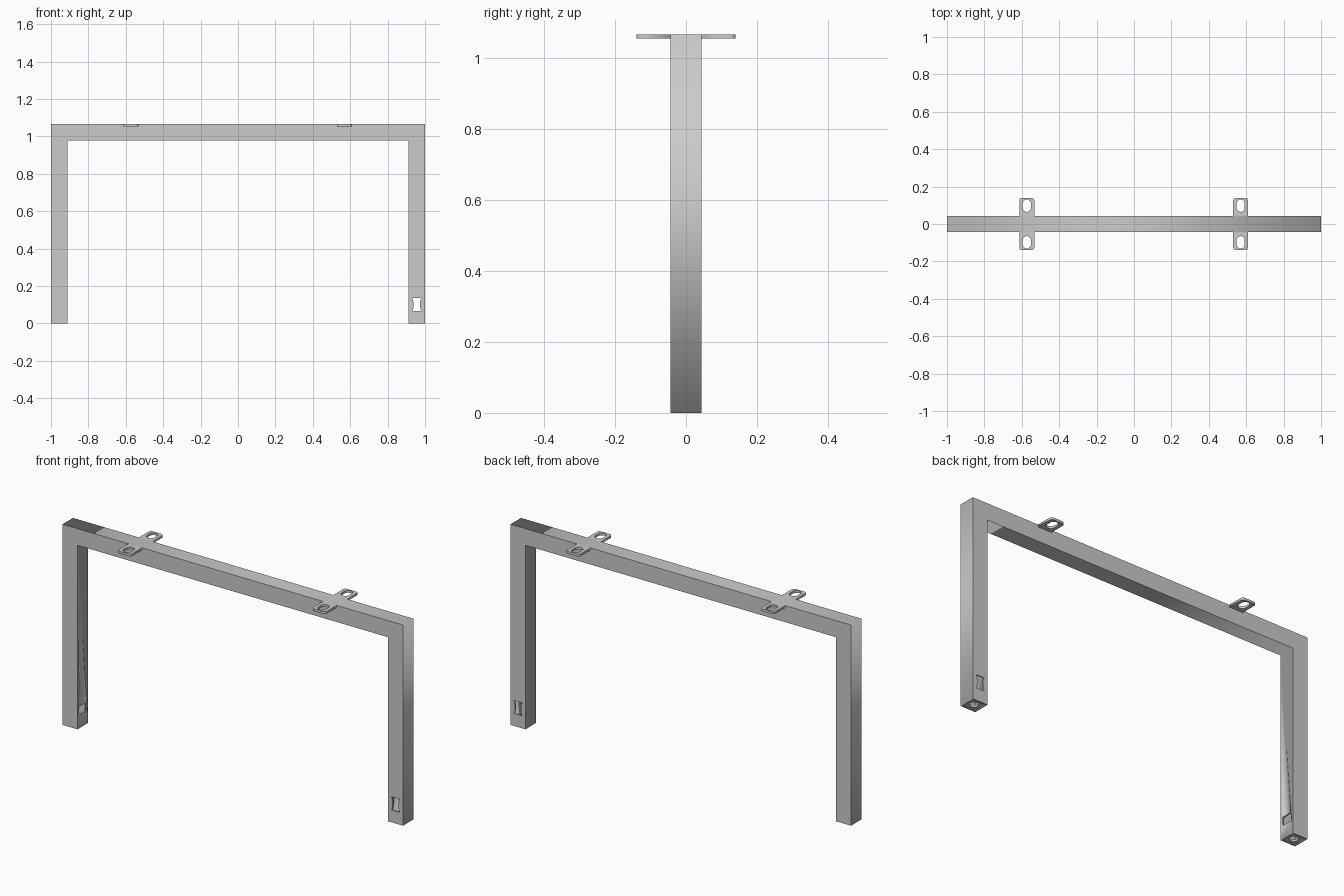
import bpy
from math import pi, cos, sin

if "Cube" in bpy.data.objects:
    bpy.data.objects.remove(bpy.data.objects["Cube"])

W = 0.088            # tube width
H = 1.065            # overall height
T = 0.007            # tube wall
HALF = W / 2


def plate(name, loops, depth, loc, upright=False):
    """Solid from closed outlines; inner outlines become holes."""
    cu = bpy.data.curves.new(name, 'CURVE')
    cu.dimensions = '2D'
    cu.fill_mode = 'BOTH'
    cu.extrude = depth / 2
    for pts in loops:
        sp = cu.splines.new('POLY')
        sp.points.add(len(pts) - 1)
        for p, (x, y) in zip(sp.points, pts):
            p.co = (x, y, 0, 1)
        sp.use_cyclic_u = True
    ob = bpy.data.objects.new(name, cu)
    bpy.context.collection.objects.link(ob)
    ob.location = loc
    if upright:
        ob.rotation_euler = (pi / 2, 0, 0)
    bpy.ops.object.select_all(action='DESELECT')
    ob.select_set(True)
    bpy.context.view_layer.objects.active = ob
    bpy.ops.object.convert(target='MESH')
    ob = bpy.context.object
    ob.name = name
    # weld the caps to the rim so that booleans see a closed solid
    m = ob.modifiers.new('weld', 'WELD')
    m.merge_threshold = 0.00001
    bpy.ops.object.modifier_apply(modifier=m.name)
    return ob


def cut(target, cutter):
    m = target.modifiers.new('cut', 'BOOLEAN')
    m.operation = 'DIFFERENCE'
    m.solver = 'EXACT'
    m.object = cutter
    bpy.context.view_layer.objects.active = target
    bpy.ops.object.modifier_apply(modifier=m.name)
    bpy.data.objects.remove(cutter)


def rect(hx, hy):
    return [(-hx, -hy), (hx, -hy), (hx, hy), (-hx, hy)]


def rounded(hx, hy, r, cy=0, n=6):
    """Rounded rectangle outline, also used for slots."""
    pts = []
    for q, (sx, sy) in enumerate([(1, 1), (-1, 1), (-1, -1), (1, -1)]):
        for i in range(n + 1):
            a = (q + i / n) * pi / 2
            p = (sx * (hx - r) + r * cos(a), cy + sy * (hy - r) + r * sin(a))
            if not pts or abs(p[0] - pts[-1][0]) + abs(p[1] - pts[-1][1]) > 1e-5:
                pts.append(p)
    return pts


def portal(t, z0):
    """Upside-down U outline, inset by t."""
    xo, xi, zt, zb = 1 - t, 1 - W + t, H - t, H - W + t
    return [(-xo, z0), (-xi, z0), (-xi, zb), (xi, zb), (xi, z0), (xo, z0), (xo, zt), (-xo, zt)]


# Hollow square-tube frame
frame = plate('tube_frame', [portal(0, 0)], W, (0, 0, 0), True)
cut(frame, plate('hollow', [portal(T, -0.05)], W - 2 * T, (0, 0, 0), True))

# Waisted opening right through the right leg
waist = [(-.024, -.035), (.024, -.035), (.017, -.014), (.017, .014),
         (.024, .035), (-.024, .035), (-.017, .014), (-.017, -.014)]
cut(frame, plate('opening', [waist], 0.3, (1 - HALF, 0, 0.101), True))

# Cable opening in the inner face of the left leg
cut(frame, plate('cable_opening', [rect(0.02, 0.03)], 0.044, (-1 + W, 0, 0.092)))

# Foot plates with a round threaded hole
for side, s in (('left', -1), ('right', 1)):
    circle = [(0.022 * cos(i * pi / 12), 0.022 * sin(i * pi / 12)) for i in range(24)]
    plate(side + '_foot_plate', [rect(HALF - T, HALF - T), circle], 0.01,
          (s * (1 - HALF), 0, 0.009))

# Slotted mounting tabs, flush with the beam top
tab_len = 0.139 - HALF
for x in (-0.573, 0.57):
    for s in (-1, 1):
        r = 0.014
        end = [(0.04 - r + r * cos(i * pi / 12), tab_len - r + r * sin(i * pi / 12)) for i in range(7)]
        outline = [(-0.04, 0), (0.04, 0)] + end + [(-px, py) for px, py in reversed(end)]
        slot = rounded(0.022, 0.033, 0.0219, cy=0.098 - HALF)
        loops = [[(px, s * py) for px, py in lp] for lp in (outline, slot)]
        plate('mounting_tab', loops, 0.012, (x, s * HALF, H - 0.006))
